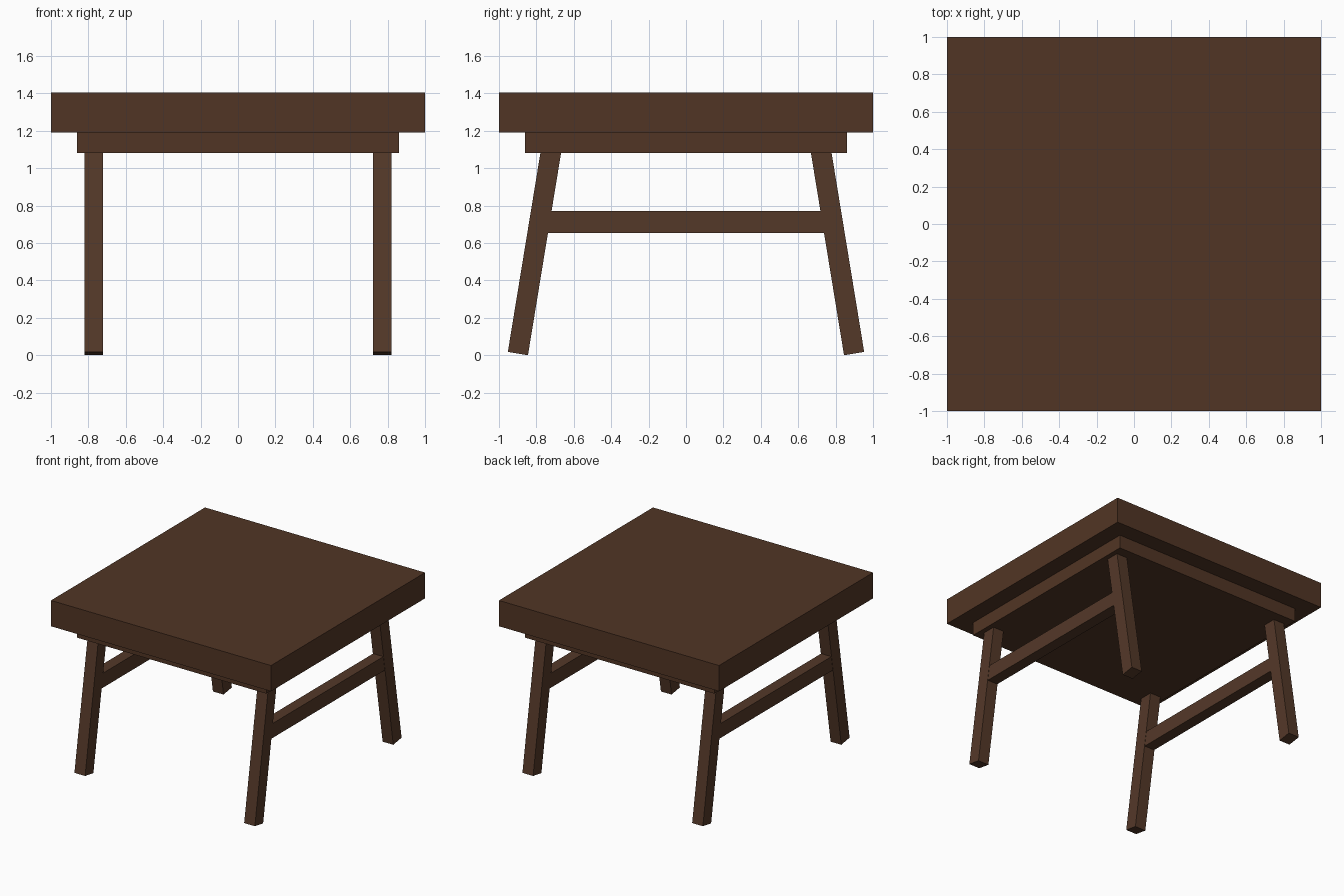
import bpy, bmesh, math

if "Cube" in bpy.data.objects:
    bpy.data.objects.remove(bpy.data.objects["Cube"])

def material(name, rgb):
    m = bpy.data.materials.new(name)
    m.diffuse_color = (*rgb, 1.0)
    m.use_nodes = True
    m.node_tree.nodes["Principled BSDF"].inputs["Base Color"].default_value = m.diffuse_color
    return m

top_wood = material("dark brown wood", (0.083, 0.036, 0.0180))
leg_wood = material("warm brown wood", (0.088, 0.040, 0.0215))

def prism(name, axis, profile, lo, hi, mat):
    """Extrude a 2D profile along x ('x': points are y,z) or z ('z': points are x,y)."""
    bm = bmesh.new()
    put = (lambda p, t: (t, p[0], p[1])) if axis == 'x' else (lambda p, t: (p[0], p[1], t))
    a = [bm.verts.new(put(p, lo)) for p in profile]
    b = [bm.verts.new(put(p, hi)) for p in profile]
    bm.faces.new(a)
    bm.faces.new(b)
    n = len(profile)
    for i in range(n):
        j = (i + 1) % n
        bm.faces.new((a[i], a[j], b[j], b[i]))
    bmesh.ops.recalc_face_normals(bm, faces=bm.faces)
    me = bpy.data.meshes.new(name)
    bm.to_mesh(me)
    bm.free()
    me.materials.append(mat)
    ob = bpy.data.objects.new(name, me)
    bpy.context.collection.objects.link(ob)
    return ob

def square(r):
    return [(-r, -r), (r, -r), (r, r), (-r, r)]

# Thick top slab and the solid block under it
prism("tabletop", 'z', square(1.0), 1.192, 1.404, top_wood)
prism("under_block", 'z', square(0.86), 1.082, 1.192, top_wood)

# Splayed legs with square-cut ends, leaning in towards the top
lean = math.radians(9.3)
c, s = math.cos(lean), math.sin(lean)
width, length = 0.109, 1.105
inner_foot = (0.845, 0.0)

def leg_point(across, along):
    return (inner_foot[0] + across * c - along * s,
            inner_foot[1] + across * s + along * c)

leg_profile = [leg_point(0, 0), leg_point(width, 0),
               leg_point(width, length), leg_point(0, length)]

for side, sx in (("right", 1), ("left", -1)):
    for end, sy in (("front", -1), ("back", 1)):
        prism(f"{end}_{side}_leg", 'x', [(sy * y, z) for y, z in leg_profile],
              sx * 0.723, sx * 0.820, leg_wood)
    # Side stretcher joining the front and back legs
    prism(f"{side}_stretcher", 'x',
          [(-0.76, 0.653), (0.76, 0.653), (0.76, 0.772), (-0.76, 0.772)],
          sx * 0.725, sx * 0.818, leg_wood)
